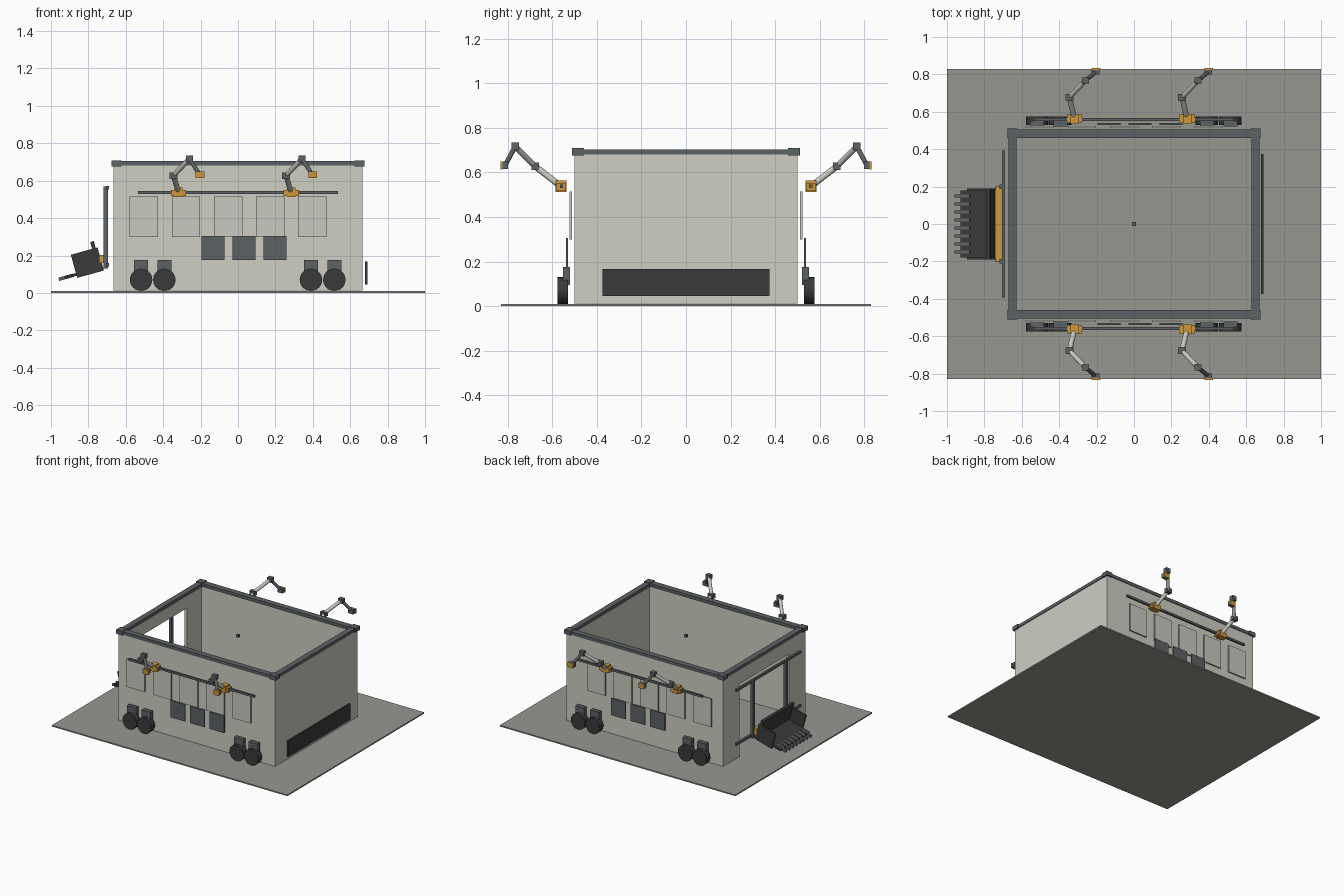
import bpy, math
from mathutils import Vector, Matrix

if "Cube" in bpy.data.objects:
    bpy.data.objects.remove(bpy.data.objects["Cube"])


def mat(name, rgb):
    m = bpy.data.materials.new(name)
    m.diffuse_color = (*rgb, 1)
    m.use_nodes = True
    m.node_tree.nodes["Principled BSDF"].inputs["Base Color"].default_value = m.diffuse_color
    return m


GROUND = mat("ground_gray", (0.31, 0.31, 0.285))
WALL = mat("wall_beige", (0.62, 0.62, 0.55))
PANEL = mat("pale_panel", (0.58, 0.585, 0.53))
STEEL = mat("steel_gray", (0.107, 0.122, 0.13))
DARK = mat("dark_rubber", (0.042, 0.042, 0.042))
ORANGE = mat("safety_orange", (0.62, 0.31, 0.045))

FACES = [(0, 3, 2, 1), (4, 5, 6, 7), (0, 1, 5, 4), (1, 2, 6, 5), (2, 3, 7, 6), (3, 0, 4, 7)]


def box(name, x, y, z, m, xf=None):
    """Box from (min, max) ranges, optionally transformed."""
    x, y, z = sorted(x), sorted(y), sorted(z)
    vs = [Vector((x[i], y[j], z[k])) for k in (0, 1) for i, j in ((0, 0), (1, 0), (1, 1), (0, 1))]
    if xf:
        vs = [xf @ v for v in vs]
    me = bpy.data.meshes.new(name)
    me.from_pydata(vs, [], FACES)
    me.materials.append(m)
    ob = bpy.data.objects.new(name, me)
    bpy.context.collection.objects.link(ob)
    return ob


def cube(name, c, s, m):
    return box(name, *[(c[i] - s[i] / 2, c[i] + s[i] / 2) for i in range(3)], m)


def rod(name, a, b, r, m, sides):
    """Cylinder between two points."""
    a, b = Vector(a), Vector(b)
    d = b - a
    bpy.ops.mesh.primitive_cylinder_add(vertices=sides, radius=r, depth=d.length, location=(a + b) / 2,
                                        rotation=d.to_track_quat('Z', 'Y').to_euler())
    ob = bpy.context.object
    ob.name = name
    ob.data.materials.append(m)
    bpy.ops.object.shade_smooth_by_angle(angle=math.radians(40))
    return ob


# ground slab
box("ground_slab", (-1, 1), (-0.83, 0.83), (0, 0.01), GROUND)

# open-topped hall: closed right wall, left wall with a doorway
T = 0.02
Z = (0.012, 0.69)
box("right_wall", (0.665 - T, 0.665), (-0.5, 0.5), Z, WALL)
box("door_lintel", (-0.665, -0.665 + T), (-0.3, 0.3), (0.57, 0.69), WALL)
box("center_marker", (-0.01, 0.01), (-0.01, 0.01), (0.637, 0.657), STEEL)

# end bumper plate
box("end_plate", (0.68, 0.692), (-0.375, 0.375), (0.045, 0.167), DARK)

# roof rim on the short sides
for s, n in ((-1, "left"), (1, "right")):
    box(n + "_rim", (s * 0.627, s * 0.67), (-0.5, 0.5), (0.68, 0.704), STEEL)

for s, n in ((-1, "front"), (1, "back")):
    # long wall, door jamb, rim and rim corners
    box(n + "_wall", (-0.665, 0.665), (s * (0.5 - T), s * 0.5), Z, WALL)
    box(n + "_door_jamb", (-0.665, -0.665 + T), (s * 0.3, s * (0.5 - T)), Z, WALL)
    box(n + "_rim", (-0.665, 0.665), (s * 0.46, s * 0.505), (0.68, 0.704), STEEL)
    for cx in (-0.65, 0.65):
        cube(n + "_rim_corner", (cx, s * 0.485, 0.693), (0.053, 0.053, 0.032), STEEL)

    # pale window panels
    for i in range(5):
        cube(n + "_window_panel", (-0.503 + i * 0.225, s * 0.518, 0.407), (0.152, 0.01, 0.215), PANEL)
    # dark equipment panels
    for i in range(3):
        cube(n + "_equipment_panel", (-0.134 + i * 0.166, s * 0.535, 0.24), (0.122, 0.01, 0.13), STEEL)

    # paired wheels with brackets
    for x in (-0.518, -0.394, 0.39, 0.515):
        rod(n + "_wheel", (x, s * 0.53, 0.07), (x, s * 0.576, 0.07), 0.06, DARK, 24)
        cube(n + "_wheel_bracket", (x, s * 0.537, 0.135), (0.075, 0.03, 0.08), STEEL)

    # arm rail with two carriages
    box(n + "_arm_rail", (-0.535, 0.535), (s * 0.552, s * 0.567), (0.53, 0.546), STEEL)
    for dx in (0, 0.602):
        def p(x, y, z):
            return Vector((x + dx, s * y, z))
        base, elbow = p(-0.318, 0.562, 0.538), p(-0.345, 0.677, 0.627)
        wrist, hand = p(-0.26, 0.767, 0.717), p(-0.205, 0.812, 0.633)
        cube(n + "_arm_carriage", base - Vector((0, 0, 0.004)), (0.082, 0.045, 0.034), ORANGE)
        cube(n + "_arm_shoulder", base, (0.045, 0.05, 0.05), ORANGE)
        # jointed arm
        rod(n + "_upper_arm", base, elbow, 0.014, PANEL, 12)
        rod(n + "_forearm", elbow, wrist, 0.013, PANEL, 12)
        rod(n + "_wrist_link", wrist, hand, 0.011, STEEL, 12)
        cube(n + "_elbow_joint", elbow, (0.042, 0.034, 0.034), STEEL)
        cube(n + "_wrist_joint", wrist, (0.038, 0.032, 0.034), STEEL)
        cube(n + "_hand_joint", hand, (0.042, 0.025, 0.034), STEEL)
        cube(n + "_hand_plate", p(-0.203, 0.829, 0.632), (0.046, 0.01, 0.036), ORANGE)

    # vertical lift mast
    box(n + "_lift_mast", (-0.718, -0.695), (s * 0.188, s * 0.212), (0.13, 0.57), STEEL)

# lift cross bars and carriage
for z, n in ((0.563, "upper"), (0.15, "lower")):
    box(n + "_lift_bar", (-0.706, -0.69), (-0.393, 0.393), (z - 0.009, z + 0.009), STEEL)
box("lift_carriage", (-0.742, -0.705), (-0.2, 0.2), (0.16, 0.202), ORANGE)

# tilted bucket
X = Matrix.Translation((-0.717, 0, 0.12)) @ Matrix.Rotation(-0.27, 4, 'Y')
box("bucket_back", (-0.03, -0.01), (-0.19, 0.19), (0, 0.166), DARK, X)
box("bucket_floor", (-0.212, -0.01), (-0.178, 0.178), (0.012, 0.026), DARK, X)
for s in (-1, 1):
    box("bucket_side", (-0.148, 0), (s * 0.178, s * 0.19), (0, 0.128), DARK, X)
for i in range(8):
    y = -0.15 + i * 0.3 / 7
    box("bucket_tooth", (-0.245, -0.16), (y - 0.008, y + 0.008), (0.01, 0.028), STEEL, X)
